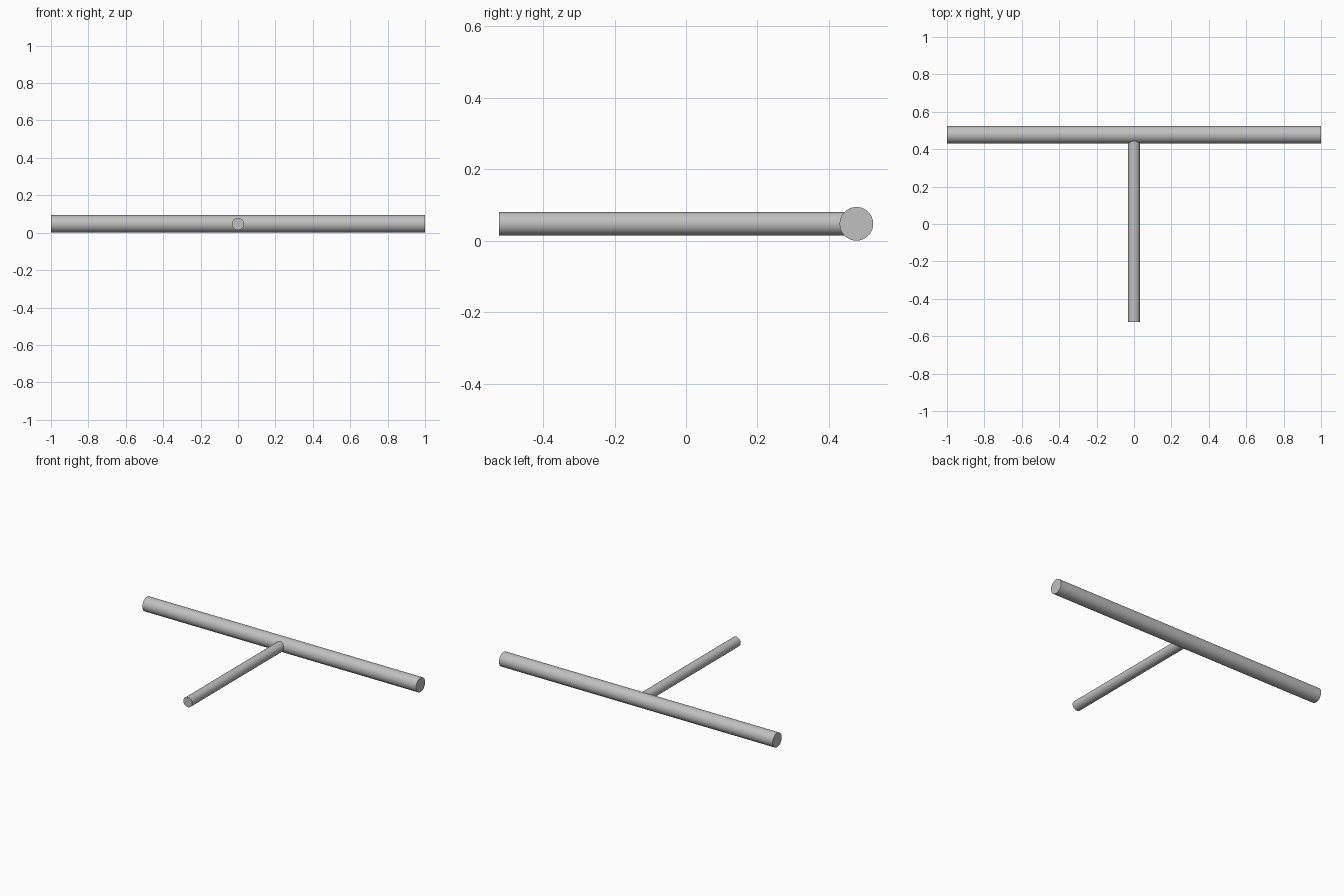
import bpy
import math

cube = bpy.data.objects.get("Cube")
if cube:
    bpy.data.objects.remove(cube, do_unlink=True)

BAR_R, BRANCH_R = 0.047, 0.0325
BAR_Y, FRONT_Y = 0.477, -0.524

# Plain grey finish
grey = bpy.data.materials.new("grey")
grey.use_nodes = True
colour = (0.53, 0.53, 0.53, 1)
grey.diffuse_color = colour
grey.node_tree.nodes["Principled BSDF"].inputs["Base Color"].default_value = colour


def rod(name, radius, length, location, rotation):
    bpy.ops.mesh.primitive_cylinder_add(vertices=64, radius=radius, depth=length,
                                        location=location, rotation=rotation)
    obj = bpy.context.object
    obj.name = name
    obj.data.materials.append(grey)
    bpy.ops.object.shade_smooth_by_angle(angle=math.radians(30))
    return obj


# Long cross bar at the back, running left to right
rod("cross_bar", BAR_R, 2, (0, BAR_Y, BAR_R), (0, math.pi / 2, 0))

# Thinner branch from the middle of the bar to the front
rod("branch_rod", BRANCH_R, BAR_Y - FRONT_Y,
    (0, (BAR_Y + FRONT_Y) / 2, BAR_R), (math.pi / 2, 0, 0))
